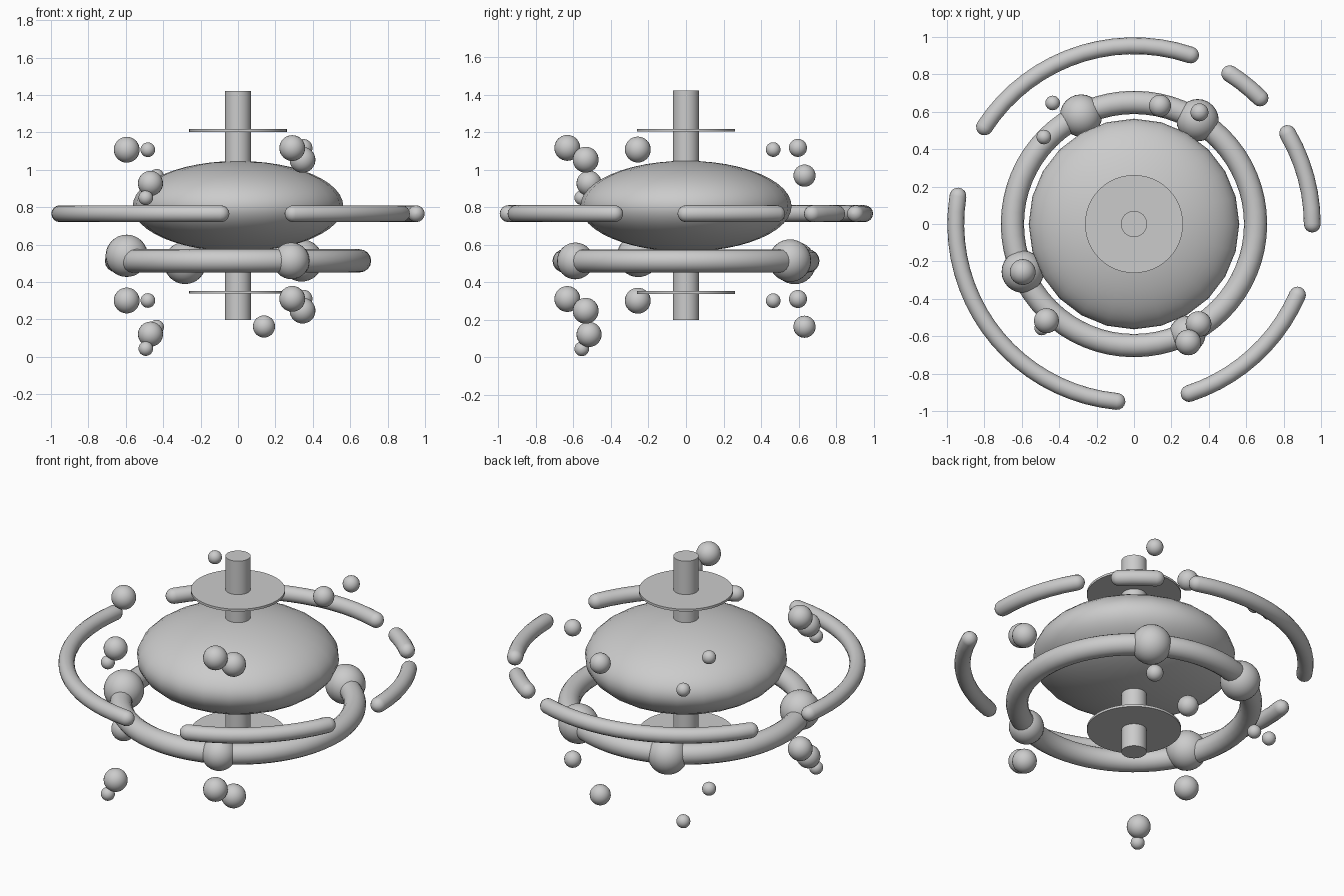
import bpy
from math import cos, sin, radians

if "Cube" in bpy.data.objects:
    bpy.data.objects.remove(bpy.data.objects["Cube"])


def finish(name):
    ob = bpy.context.object
    ob.name = name
    bpy.ops.object.shade_smooth_by_angle(angle=radians(40))
    return ob


def ball(name, loc, r, segs=24, rings=16):
    bpy.ops.mesh.primitive_uv_sphere_add(segments=segs, ring_count=rings, radius=r, location=loc)
    return finish(name)


def cylinder(name, r, z0, z1, verts=48):
    bpy.ops.mesh.primitive_cylinder_add(vertices=verts, radius=r, depth=z1 - z0,
                                        location=(0, 0, (z0 + z1) / 2))
    return finish(name)


def arc_tube(name, start, end, R=0.953, r=0.045, z=0.765, sides=16):
    """Curved round bar with hemispherical ends, angles in degrees."""
    steps = max(3, round((end - start) / 5))
    path = []                                # (angle, section radius, offset past the end)
    caps = [(sin(radians(a)), cos(radians(a))) for a in (86, 67.5, 45, 22.5)]
    path += [(start, r * c, -r * s) for s, c in caps]
    path += [(start + (end - start) * i / steps, r, 0) for i in range(steps + 1)]
    path += [(end, r * c, r * s) for s, c in reversed(caps)]
    verts, faces = [], []
    for a, rad, off in path:
        t = radians(a)
        for k in range(sides):
            p = radians(360 * k / sides)
            d = R + rad * cos(p)
            verts.append((d * cos(t) - off * sin(t), d * sin(t) + off * cos(t), z + rad * sin(p)))
    for i in range(len(path) - 1):
        for k in range(sides):
            a, b = i * sides + k, i * sides + (k + 1) % sides
            faces.append((a, a + sides, b + sides, b))
    faces.append(tuple(range(sides)))
    n = len(verts)
    faces.append(tuple(range(n - 1, n - sides - 1, -1)))
    me = bpy.data.meshes.new(name)
    me.from_pydata(verts, [], faces)
    ob = bpy.data.objects.new(name, me)
    bpy.context.collection.objects.link(ob)
    for poly in me.polygons:
        poly.use_smooth = True
    return ob


# Central flattened core
core = ball("core", (0, 0, 0.805), 0.563, 24, 24)
core.scale.z = 0.242 / 0.563

# Vertical axle with two thin discs
cylinder("axle", 0.07, 0.197, 1.422)
cylinder("upper_disc", 0.262, 1.203, 1.217)
cylinder("lower_disc", 0.262, 0.338, 0.352)

# Lower ring with four bulging beads
bpy.ops.mesh.primitive_torus_add(major_radius=0.65, minor_radius=0.062, major_segments=64,
                                 minor_segments=16, location=(0, 0, 0.513))
finish("lower_ring")
for i, (x, y, z, r) in enumerate([(-0.595, -0.255, 0.54, 0.113), (0.285, -0.59, 0.513, 0.098),
                                  (0.34, 0.555, 0.515, 0.113), (-0.283, 0.58, 0.502, 0.113)]):
    ball(f"ring_bead_{i}", (x, y, z), r)

# Outer broken ring
for i, (a, b) in enumerate([(0, 30.5), (45, 57.5), (71.5, 147), (171, 264.5), (288, 336.5)]):
    arc_tube(f"outer_arc_{i}", a, b)

# Floating balls: one cluster, repeated below
cluster = [(-0.595, -0.257, 1.107, 0.069), (-0.482, 0.465, 1.107, 0.039),
           (-0.468, -0.517, 0.927, 0.067), (-0.435, 0.647, 0.965, 0.039),
           (-0.493, -0.556, 0.85, 0.039), (0.29, -0.633, 1.116, 0.069),
           (0.345, -0.535, 1.053, 0.069), (0.35, 0.597, 1.116, 0.048),
           (0.139, 0.632, 0.968, 0.059)]
for level, dz in (("upper", 0), ("lower", -0.806)):
    for i, (x, y, z, r) in enumerate(cluster):
        ball(f"{level}_ball_{i}", (x, y, z + dz), r)
